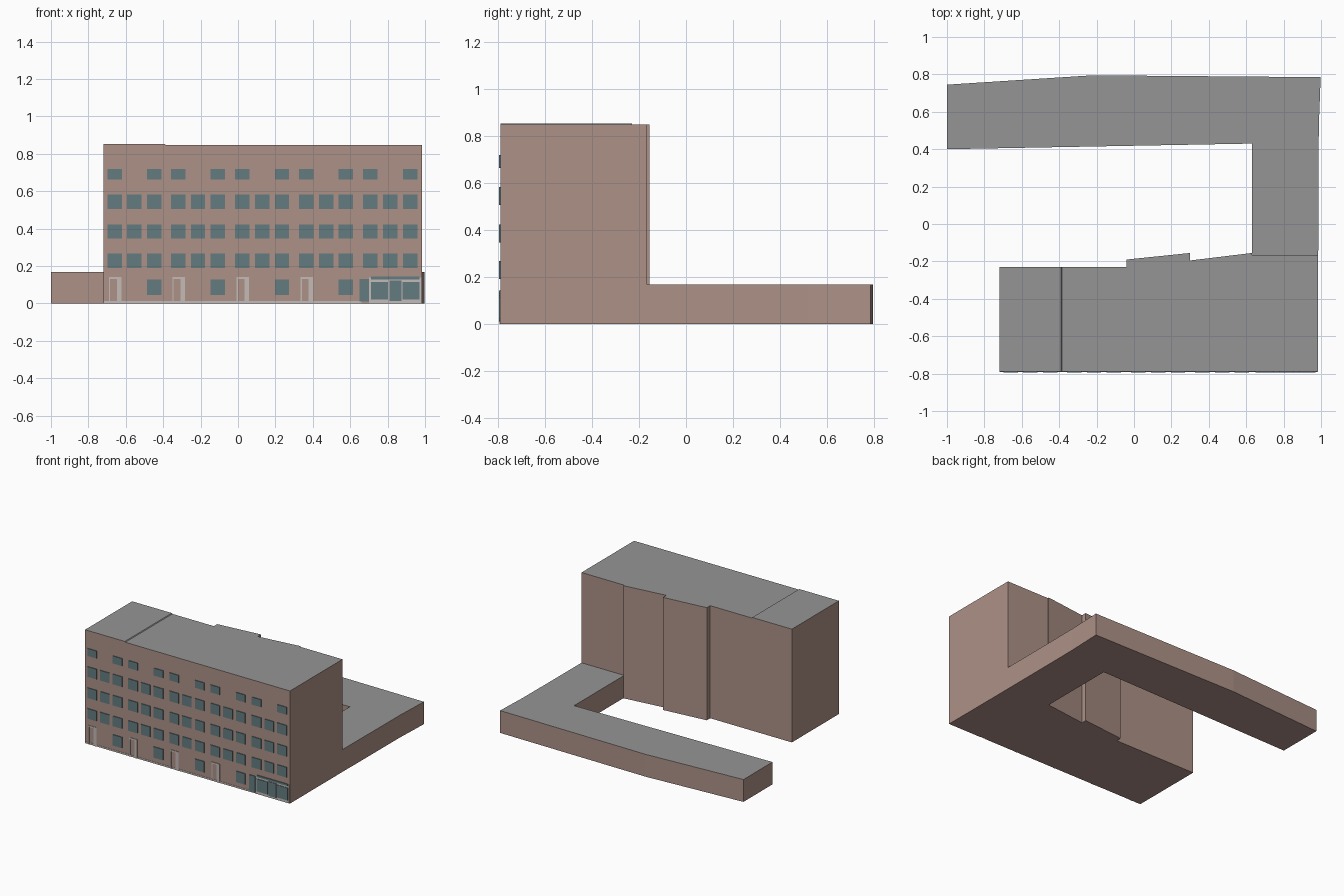
import bpy, bmesh

if "Cube" in bpy.data.objects:
    bpy.data.objects.remove(bpy.data.objects["Cube"])


def material(name, rgb):
    m = bpy.data.materials.new(name)
    m.diffuse_color = (*rgb, 1)
    m.use_nodes = True
    m.node_tree.nodes["Principled BSDF"].inputs["Base Color"].default_value = m.diffuse_color
    return m


WALL = material("brown_wall", (0.42, 0.285, 0.245))
ROOF = material("grey_roof", (0.30, 0.30, 0.30))
GLASS = material("blue_grey_glass", (0.125, 0.20, 0.22))
TRIM = material("pale_trim", (0.55, 0.50, 0.47))

FRONT = -0.789  # y of the front wall


def finish(name, bm, mats):
    bmesh.ops.recalc_face_normals(bm, faces=bm.faces)
    bm.normal_update()
    if len(mats) > 1:  # upward faces get the roof colour
        for f in bm.faces:
            f.material_index = 1 if f.normal.z > 0.5 else 0
    me = bpy.data.meshes.new(name)
    bm.to_mesh(me)
    bm.free()
    for m in mats:
        me.materials.append(m)
    ob = bpy.data.objects.new(name, me)
    bpy.context.collection.objects.link(ob)
    return ob


def prism(outline, height):
    bm = bmesh.new()
    base = bm.faces.new([bm.verts.new((x, y, 0)) for x, y in outline])
    top = bmesh.ops.extrude_face_region(bm, geom=[base], use_keep_orig=True)["geom"]
    for v in top:
        if isinstance(v, bmesh.types.BMVert):
            v.co.z = height
    return bm


def plates(name, rects, depth, mat):
    """Thin plates on the front wall: (x centre, z centre, width, height)."""
    bm = bmesh.new()
    for x, z, w, h in rects:
        vs = bmesh.ops.create_cube(bm, size=1)["verts"]
        for v in vs:
            v.co.x = x + v.co.x * w
            v.co.z = z + v.co.z * h
            v.co.y = FRONT - depth / 2 + v.co.y * depth
    return finish(name, bm, [mat])


# tall main block with stepped back wall; the left roof part sits a little higher
bm = prism([(-0.72, FRONT), (0.985, FRONT), (0.985, -0.165), (0.63, -0.165),
            (0.63, -0.155), (0.30, -0.195), (0.30, -0.155), (-0.04, -0.19),
            (-0.04, -0.23), (-0.72, -0.23)], 0.847)
for x in (-0.39, -0.385):
    bmesh.ops.bisect_plane(bm, geom=bm.verts[:] + bm.edges[:] + bm.faces[:],
                           plane_co=(x, 0, 0), plane_no=(1, 0, 0))
for v in bm.verts:
    if v.co.z > 0.5 and v.co.x < -0.3875:
        v.co.z = 0.852
finish("main_block", bm, [WALL, ROOF])

# low L-shaped wing behind
finish("low_wing", prism([(0.63, -0.165), (0.985, -0.165), (0.988, 0.52),
                          (0.998, 0.785), (-0.22, 0.795), (-1.0, 0.745),
                          (-1.0, 0.40), (0.63, 0.43)], 0.168), [WALL, ROOF])

# window grid: groups of three columns per bay
bays = [-0.66, -0.32, 0.023, 0.365, 0.708]
cols = [b + d for b in bays for d in (0, 0.106, 0.212)]
for i, z in enumerate((0.229, 0.385, 0.544)):
    plates(f"windows_floor_{i + 1}", [(x, z, 0.077, 0.076) for x in cols], 0.005, GLASS)
top_cols = [b + d for b in bays for d in (0, 0.212)]
plates("windows_top_floor", [(x, 0.691, 0.077, 0.056) for x in top_cols], 0.005, GLASS)
plates("windows_ground_floor", [(b + 0.212, 0.086, 0.077, 0.082) for b in bays[:4]],
       0.005, GLASS)

# doors: pale lintel and right jamb, with brown leaf left as wall
doors = []
for b in bays[:4]:
    doors += [(b + 0.003, 0.136, 0.066, 0.012), (b + 0.024, 0.065, 0.024, 0.13),
              (b - 0.027, 0.065, 0.006, 0.13)]
plates("door_frames", doors, 0.004, TRIM)

# thin plinth strip along the pavement
plates("plinth", [(-0.03, 0.006, 1.38, 0.012)], 0.002, TRIM)

# glazed entrance at the right corner
plates("entrance_surround", [(0.84, 0.07, 0.28, 0.14)], 0.002, TRIM)
plates("entrance_glass", [(0.675, 0.07, 0.05, 0.12), (0.757, 0.068, 0.092, 0.094),
                          (0.841, 0.068, 0.064, 0.108), (0.925, 0.068, 0.09, 0.094),
                          (0.84, 0.136, 0.26, 0.014)], 0.006, GLASS)
